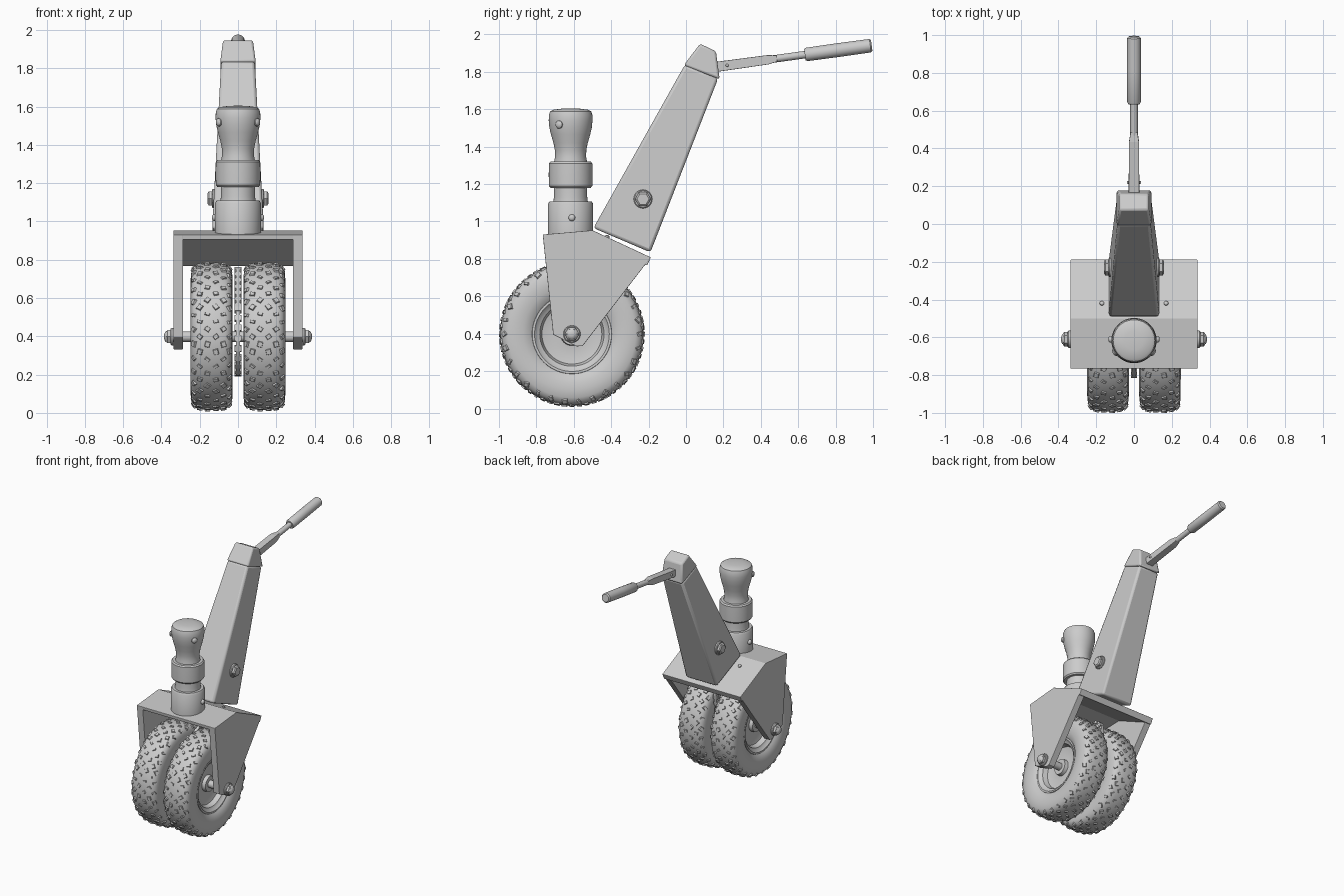
import bpy, bmesh
from math import sin, cos, pi, radians, atan2, acos, hypot
from mathutils import Matrix, Vector

if "Cube" in bpy.data.objects:
    bpy.data.objects.remove(bpy.data.objects["Cube"])

AY, AZ = -0.61, 0.398          # axle position


def finish(bm, name, smooth=None, bevel=0.0):
    bmesh.ops.recalc_face_normals(bm, faces=bm.faces[:])
    me = bpy.data.meshes.new(name)
    bm.to_mesh(me)
    bm.free()
    ob = bpy.data.objects.new(name, me)
    bpy.context.collection.objects.link(ob)
    if bevel:
        m = ob.modifiers.new("bevel", 'BEVEL')
        m.width, m.segments, m.limit_method = bevel, 2, 'ANGLE'
    if smooth:
        bpy.ops.object.select_all(action='DESELECT')
        ob.select_set(True)
        bpy.context.view_layer.objects.active = ob
        bpy.ops.object.shade_smooth_by_angle(angle=radians(smooth))
    return ob


def lathe(name, prof, origin, direction=(0, 0, 1), seg=48, smooth=35, closed=False):
    """Revolve (radius, height) points about an axis."""
    bm = bmesh.new()
    rings = []
    for r, h in prof:
        if r == 0:
            rings.append([bm.verts.new((0, 0, h))] * seg)
        else:
            rings.append([bm.verts.new((r * cos(2 * pi * i / seg), r * sin(2 * pi * i / seg), h))
                          for i in range(seg)])
    pairs = list(zip(rings, rings[1:])) + ([(rings[-1], rings[0])] if closed else [])
    for a, b in pairs:
        for i in range(seg):
            j = (i + 1) % seg
            vs = list(dict.fromkeys((a[i], a[j], b[j], b[i])))
            bm.faces.new(vs)
    q = Vector(direction).to_track_quat('Z', 'Y')
    bm.transform(Matrix.Translation(origin) @ q.to_matrix().to_4x4())
    return finish(bm, name, smooth)


def loft(name, pts, bevel=0.0, smooth=None):
    """Side-view outline of (y, z, half width) points, joined left to right."""
    bm = bmesh.new()
    left = [bm.verts.new((-w, y, z)) for y, z, w in pts]
    right = [bm.verts.new((w, y, z)) for y, z, w in pts]
    bm.faces.new(left)
    bm.faces.new(right)
    for i in range(len(pts)):
        j = (i + 1) % len(pts)
        bm.faces.new((left[i], left[j], right[j], right[i]))
    return finish(bm, name, smooth, bevel)


def plate(name, pts, x0, x1, bevel=0.0):
    ob = loft(name, [(y, z, (x1 - x0) / 2) for y, z in pts], bevel)
    ob.data.transform(Matrix.Translation(((x0 + x1) / 2, 0, 0)))
    return ob


def dome_bolt(name, origin, direction, r, h):
    return lathe(name, [(0, -h), (r, -h), (r, h * .4), (r * .75, h * .8), (r * .35, h), (0, h)],
                 origin, direction, 16)


def hex_bolt(name, origin, direction, r, h):
    lathe(name + "_washer", [(0, -h * .5), (r, -h * .5), (r, h * .2), (r * .9, h * .35), (0, h * .35)],
          origin, direction, 24)
    lathe(name + "_head", [(0, 0), (r * .85, 0), (r * .85, h * .8), (r * .65, h), (0, h)],
          origin, direction, 6, None)


# Wheels: tyre, tread lugs, dished rim
half = [(.205, .078), (.225, .095), (.26, .107), (.30, .110), (.34, .106), (.364, .094), (.377, .07), (.382, .035)]
tyre = half + [(.384, 0)] + [(r, -h) for r, h in reversed(half)]
rim_half = [(.215, .080), (.212, .088), (.200, .088), (.185, .072), (.172, .066), (.160, .03),
            (.11, .018), (.062, .022), (.058, .05), (0, .05)]
for side, s in (("left", -1), ("right", 1)):
    c = (s * .1375, AY, AZ)
    lathe("tyre_" + side, tyre, c, (1, 0, 0), 72, 40)
    lathe("rim_" + side, list(reversed([(r, -h) for r, h in rim_half])) + rim_half, c, (1, 0, 0), 48)
    bm = bmesh.new()
    rows = [(-.094, .362, -50), (-.062, .379, -12), (-.022, .383, 0), (.022, .383, 0), (.062, .379, 12), (.094, .362, 50)]
    n = 30
    for k, (x, r, tilt) in enumerate(rows):
        for i in range(n):
            a = 2 * pi * (i + .5 * (k % 2)) / n
            yaw = radians(35 if x > 0 else -35) * (1 if i % 2 else .4)
            m = (Matrix.Translation(c) @ Matrix.Rotation(a, 4, 'X') @ Matrix.Translation((x, 0, r))
                 @ Matrix.Rotation(radians(tilt), 4, 'Y') @ Matrix.Rotation(yaw, 4, 'Z')
                 @ Matrix.Diagonal((.030, .018 + .008 * (i % 3), .013, 1)))
            vs = bmesh.ops.create_cube(bm, size=1, matrix=m)['verts']
            axis = (m.to_3x3() @ Vector((0, 0, 1))).normalized()
            mid = m.translation
            for v in vs:                      # taper lug tops
                if (v.co - mid).dot(axis) > 0:
                    v.co += (mid + axis * .0065 - v.co) * .25
    finish(bm, "tread_lugs_" + side)

# Axle and its nuts
lathe("axle", [(0, -.35), (.028, -.35), (.028, .35), (0, .35)], (0, AY, AZ), (1, 0, 0), 24)
for s in (-1, 1):
    hex_bolt("axle_nut", (s * .338, AY, AZ), (s, 0, 0), .046, .038)
    dome_bolt("axle_end", (s * .365, AY, AZ), (s, 0, 0), .03, .021)

# Drive chain between the wheels, on two sprockets
c1, r1, c2, r2 = Vector((AY, AZ)), .195, Vector((-.44, .675)), .075
d = c2 - c1
base, off = atan2(d.y, d.x), acos((r1 - r2) / d.length)
path = [c1 + r1 * Vector((cos(t), sin(t))) for t in
        [base + off + (2 * pi - 2 * off) * i / 40 for i in range(41)]]
path += [c2 + r2 * Vector((cos(t), sin(t))) for t in
         [base - off + 2 * off * i / 14 for i in range(15)]]
path.append(path[0])
bm = bmesh.new()
step, acc, k = .027, 0.0, 0
for a, b in zip(path, path[1:]):
    L = (b - a).length
    while acc < L:
        p = a.lerp(b, acc / L)
        ang = atan2(b.y - a.y, b.x - a.x)
        w = .034 if k % 2 else .020
        bmesh.ops.create_cube(bm, size=1, matrix=Matrix.Translation((0, p.x, p.y))
                              @ Matrix.Rotation(ang, 4, 'X') @ Matrix.Diagonal((w, .030, .022, 1)))
        acc += step
        k += 1
    acc -= L
finish(bm, "drive_chain")
for nm, c, r in (("large_sprocket", c1, r1), ("small_sprocket", c2, r2)):
    lathe(nm, [(0, -.006), (r, -.006), (r, .006), (0, .006)], (0, c.x, c.y), (1, 0, 0), 40)

# Fork: bent top plate and two side plates
plate("fork_top", [(-.766, .930), (-.50, .953), (-.188, .808), (-.208, .765), (-.51, .912), (-.762, .905)],
      -.336, .336, .003)
side_pts = [(-.766, .930), (-.50, .953), (-.188, .808), (-.552, .335), (-.585, .332), (-.71, .395)]
for s in (-1, 1):
    plate("fork_side", side_pts, *sorted((s * .286, s * .337)), .003)
    dome_bolt("plate_rivet", (s * .17, -.42, .918), (0, .42, .9), .012, .01)

# Steering column: socket, collar, flared head
lathe("column_socket", [(0, .93), (.120, .93), (.120, 1.095), (.112, 1.108), (.092, 1.108),
                        (.089, 1.13), (.089, 1.20), (0, 1.20)], (0, -.617, 0))
lathe("column_collar", [(0, 1.18), (.108, 1.18), (.116, 1.19), (.117, 1.25), (.116, 1.31), (.108, 1.32), (0, 1.32)],
      (0, -.617, 0))
lathe("column_head", [(0, 1.31), (.090, 1.31), (.083, 1.345), (.084, 1.38), (.092, 1.42), (.105, 1.465),
                      (.114, 1.505), (.117, 1.54), (.116, 1.57), (.110, 1.588), (.095, 1.597), (.05, 1.603), (0, 1.605)],
      (0, -.617, 0))
for s in (-1, 1):
    dome_bolt("head_bolt", (s * .097, -.677, 1.518), (s * .85, -.53, 0), .021, .016)
    dome_bolt("socket_bolt", (s * .12, -.61, 1.02), (s, 0, 0), .018, .016)

# Arm, its cap and cross bolts
loft("arm", [(-.495, .965, .135), (-.005, 1.84, .088), (.172, 1.765, .088), (-.19, .835, .135)], .016, 35)
loft("arm_cap", [(-.012, 1.835, .093), (.075, 1.950, .078), (.160, 1.910, .078), (.180, 1.760, .093)], .012, 35)
for s in (-1, 1):
    hex_bolt("arm_bolt", (s * .124, -.23, 1.12), (s, 0, 0), .05, .035)

# Handle: flat bar, thin rod, grip
h0, h1 = Vector((0, .15, 1.825)), Vector((0, .993, 1.941))
axis = (h1 - h0).normalized()
L = (h1 - h0).length


def on_bar(t, o):
    p = h0 + axis * t + Vector((0, -axis.z, axis.y)) * o
    return p.y, p.z


loft("handle_bar", [(*on_bar(t, o), w) for t, o, w in
     ((0, .027, .029), (.29, .025, .028), (.34, .017, .019), (.34, -.017, .019), (.29, -.025, .028), (0, -.027, .029))],
     .004)
lathe("handle_rod", [(0, .30), (.020, .30), (.020, .55), (0, .55)], h0, axis, 24)
lathe("handle_grip", [(0, .49), (.030, .49), (.036, .50), (.037, .67), (.036, L - .008), (.028, L), (0, L)], h0, axis, 32)
for s in (-1, 1):
    dome_bolt("handle_pin", (s * .03, .22, 1.835), (s, 0, 0), .008, .008)
